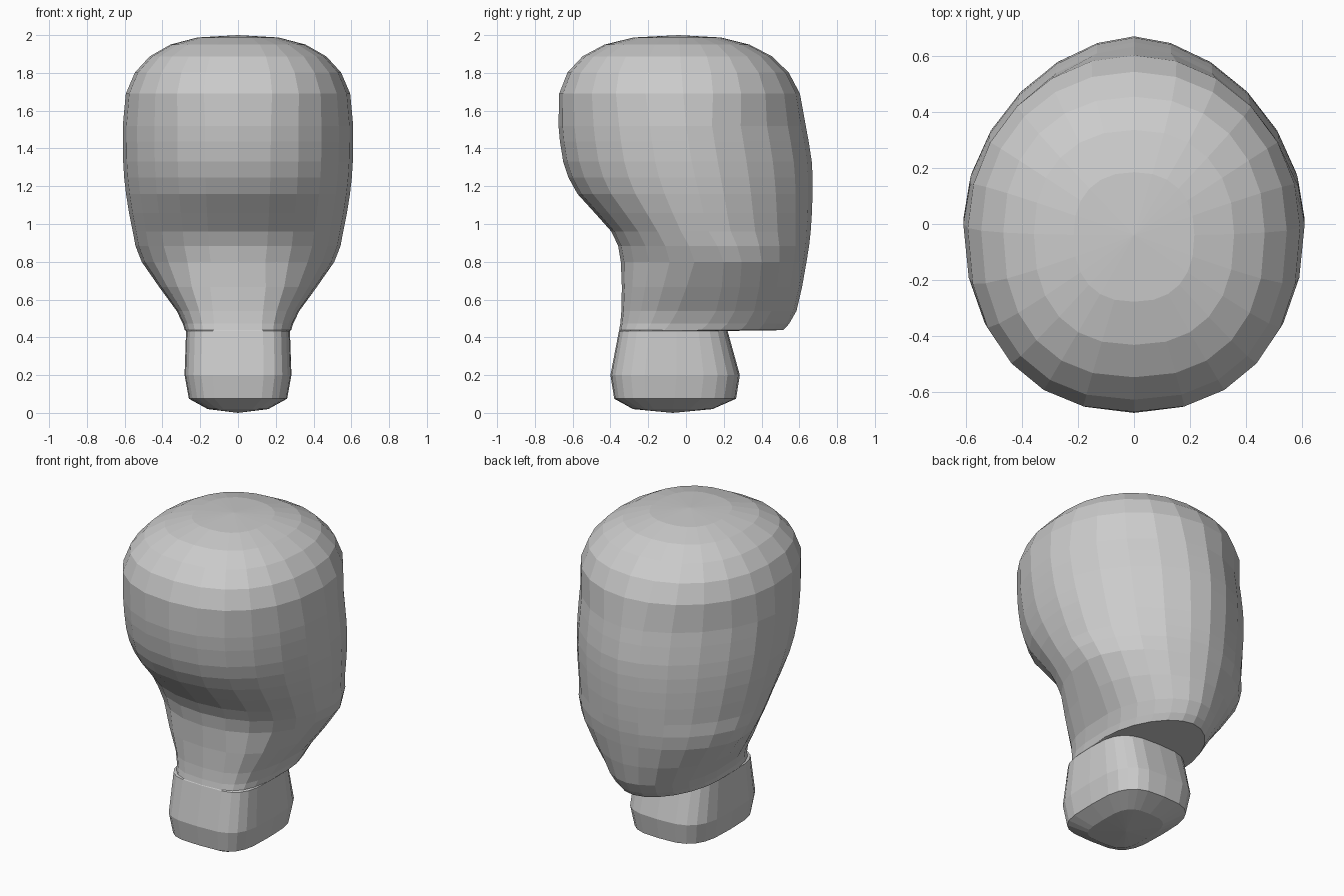
import bpy, bmesh
from math import cos, sin, pi

if "Cube" in bpy.data.objects:
    bpy.data.objects.remove(bpy.data.objects["Cube"])

SEG = 24
# Key sections: z, back y, front y, half width, y of widest point
NECK = [
    (0.02, -0.28, 0.14, 0.16, -0.07),
    (0.075, -0.38, 0.265, 0.26, -0.06),
    (0.20, -0.40, 0.285, 0.283, -0.05),
    (0.434, -0.355, 0.22, 0.275, -0.05),
]
HEAD = [
    (0.438, -0.354, 0.515, 0.282, 0.08),
    (0.54, -0.342, 0.585, 0.325, 0.16),
    (0.80, -0.345, 0.638, 0.51, 0.20),
    (0.96, -0.395, 0.66, 0.557, 0.12),
    (1.16, -0.575, 0.67, 0.593, 0.07),
    (1.33, -0.65, 0.666, 0.608, 0.03),
    (1.52, -0.675, 0.634, 0.61, 0.0),
]


def power(v, p):
    return (1 if v >= 0 else -1) * abs(v) ** (2 / p) if abs(v) > 1e-6 else 0.0


def ring(bm, section, pb, pf):
    """Rounded section with separate squareness at back and front."""
    z, back, front, w, cy = section
    verts = []
    for i in range(SEG):
        t = 2 * pi * i / SEG
        p, d = (pf, front - cy) if sin(t) >= 0 else (pb, cy - back)
        verts.append(bm.verts.new((w * power(cos(t), p), cy + d * power(sin(t), p), z)))
    return verts


def midpoint(keys, i):
    """Smooth section halfway between key i and the next."""
    a, b = keys[max(i - 1, 0)], keys[i]
    c, d = keys[i + 1], keys[min(i + 2, len(keys) - 1)]
    return [(9 * (q + r) - p - s) / 16 for p, q, r, s in zip(a, b, c, d)]


bm = bmesh.new()
# Neck: squarish rings
rings = [ring(bm, s, 3.7, 3.2) for s in NECK]

# Chin, jaw and lower skull: keys with one smooth ring between each pair
sections = [HEAD[0]]
for i in range(len(HEAD) - 1):
    sections += [midpoint(HEAD, i), HEAD[i + 1]]
for s in sections:
    jaw = max(0.0, (0.8 - s[0]) / 0.36)
    rings.append(ring(bm, s, 2.15 + 1.2 * jaw, 1.77 + 0.12 * jaw))

# Crown: the widest section shrinks along a squarish dome
z0, back, front, width, _ = HEAD[-1]
STEPS = 6
for k in range(1, STEPS):
    a = pi / 2 * k / STEPS
    f, h = power(cos(a), 2.6), power(sin(a), 2.6)
    cy = -0.04 * h
    s = (z0 + (2 - z0) * h, cy + back * f, cy + front * f, width * f, cy)
    rings.append(ring(bm, s, 2.2 + 0.2 * h, 1.8 + 0.5 * h))

# Skin the rings
for a, b in zip(rings, rings[1:]):
    for i in range(SEG):
        j = (i + 1) % SEG
        bm.faces.new((a[i], a[j], b[j], b[i]))
# Closing fans at the neck base and crown
for loop, co in ((rings[0], (0, -0.07, 0)), (rings[-1], (0, -0.04, 2))):
    tip = bm.verts.new(co)
    for i in range(SEG):
        bm.faces.new((loop[i], loop[(i + 1) % SEG], tip))
bmesh.ops.recalc_face_normals(bm, faces=bm.faces[:])

mesh = bpy.data.meshes.new("head_and_neck")
bm.to_mesh(mesh)
bm.free()
bpy.context.collection.objects.link(bpy.data.objects.new("head_and_neck", mesh))
